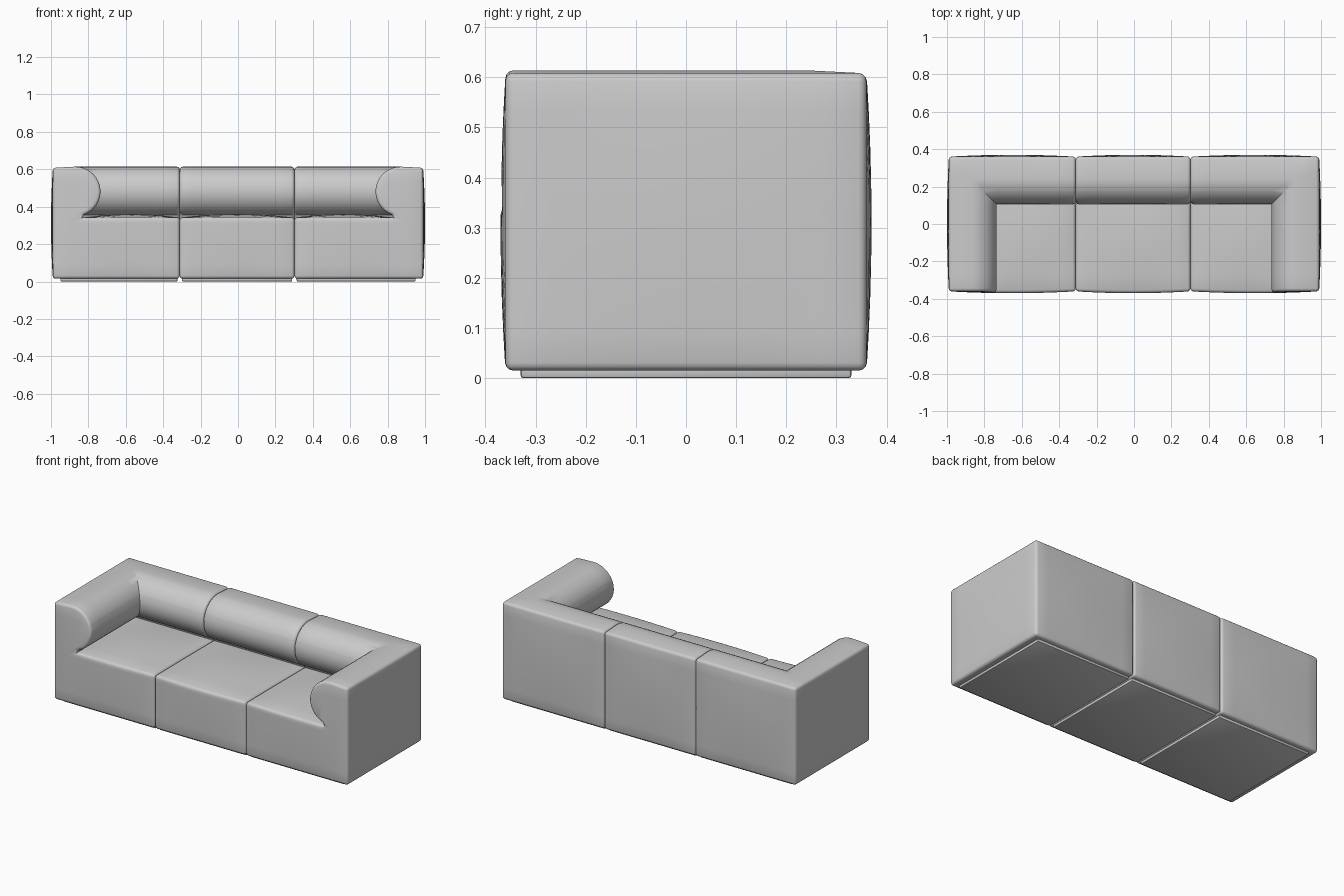
import bpy, bmesh, math
from mathutils import Vector

if "Cube" in bpy.data.objects:
    bpy.data.objects.remove(bpy.data.objects["Cube"])

fabric = bpy.data.materials.new("light grey fabric")
fabric.use_nodes = True
GREY = (0.6, 0.6, 0.6, 1)
fabric.diffuse_color = GREY
fabric.node_tree.nodes["Principled BSDF"].inputs["Base Color"].default_value = GREY

OUT_X, BACK, FRONT = 0.99, 0.36, -0.36
BOTTOM, TOP, SEAT = 0.015, 0.608, 0.342
SEAM_R, SEAM_L = -0.312, 0.302

# Roll cross-section: (distance inward from the outer wall, height)
profile = [(0, BOTTOM), (0, TOP)]
for i in range(18):
    a = math.radians(90 - 160 * i / 17)
    profile.append((0.12 + 0.135 * math.cos(a), 0.481 + 0.133 * math.sin(a)))
profile.append((0.16, SEAT))


def finish(bm, name):
    bmesh.ops.recalc_face_normals(bm, faces=bm.faces)
    mesh = bpy.data.meshes.new(name)
    bm.to_mesh(mesh)
    bm.free()
    mesh.materials.append(fabric)
    obj = bpy.data.objects.new(name, mesh)
    bpy.context.collection.objects.link(obj)
    bpy.ops.object.select_all(action='DESELECT')
    obj.select_set(True)
    bpy.context.view_layer.objects.active = obj
    bpy.ops.object.shade_smooth_by_angle(angle=math.radians(40))
    return obj


def soften(bm, width, segments=3):
    """Round every sharp convex edge."""
    bmesh.ops.recalc_face_normals(bm, faces=bm.faces)
    edges = [e for e in bm.edges if e.calc_face_angle_signed(0) > 0.55]
    bmesh.ops.bevel(bm, geom=edges, offset=width, offset_type='OFFSET',
                    segments=segments, profile=0.5, affect='EDGES')


def slice_grid(bm, lo, hi, counts):
    """Cut evenly spaced loops so that the flat panels can be puffed out."""
    for axis, n in enumerate(counts):
        normal = Vector((0, 0, 0))
        normal[axis] = 1
        for k in range(1, n):
            co = normal * (lo[axis] + (hi[axis] - lo[axis]) * k / n)
            geom = list(bm.verts) + list(bm.edges) + list(bm.faces)
            bmesh.ops.bisect_plane(bm, geom=geom, dist=1e-5, plane_co=co, plane_no=normal)


def dome(t):
    return max(0, 1 - t * t)


def puff(bm, lo, hi, seat_lo, seat_hi, side):
    """Pillow the front, back, outer side and seat."""
    mid, half = (lo + hi) / 2, (hi - lo) / 2
    seat_mid, seat_half = (seat_lo + seat_hi) / 2, (seat_hi - seat_lo) / 2
    for vert in bm.verts:
        c = vert.co.copy()
        u, v, w = ((c[i] - mid[i]) / half[i] for i in range(3))
        vert.co.y += 0.01 * v ** 3 * dome(u) * dome(w)
        if u * side > 0:
            vert.co.x += 0.01 * u ** 3 * dome(v) * dome(w)
        if abs(c.z - SEAT) < 0.02:
            p, q = ((c[i] - seat_mid[i]) / seat_half[i] for i in range(2))
            vert.co.z += 0.018 * dome(p) * dome(q)


def module(name, stations, seat_xs, lo_x, hi_x, side):
    bm = bmesh.new()
    rings = [[bm.verts.new((*place(d), z)) for d, z in profile] for place in stations]
    # Seat front corners, shared by both ends on a corner module
    tops = [bm.verts.new((x, FRONT, SEAT)) for x in seat_xs]
    feet = [bm.verts.new((x, FRONT, BOTTOM)) for x in seat_xs]
    for a, b in zip(rings, rings[1:]):
        for i in range(len(profile) - 1):
            bm.faces.new((a[i], a[i + 1], b[i + 1], b[i]))
    for ring, k in ((rings[0], 0), (rings[-1], -1)):
        bm.faces.new(ring + [tops[k], feet[k]])
    bm.faces.new([r[-1] for r in rings] + tops[::-1])
    bm.faces.new([r[0] for r in rings] + feet[::-1])
    if len(tops) > 1:
        bm.faces.new((tops[0], tops[1], feet[1], feet[0]))
    soften(bm, 0.016)
    lo, hi = Vector((lo_x, FRONT, BOTTOM)), Vector((hi_x, BACK, TOP))
    slice_grid(bm, lo, hi, (8, 8, 8))
    seat_lo = Vector((lo_x + (0.16 if side < 0 else 0), FRONT, 0))
    seat_hi = Vector((hi_x - (0.16 if side > 0 else 0), BACK - 0.16, 0))
    puff(bm, lo, hi, seat_lo, seat_hi, side)
    finish(bm, name)

    # Slightly inset base under the module
    bm = bmesh.new()
    bmesh.ops.create_cube(bm, size=1)
    x0 = lo_x + (0.04 if side < 0 else 0.012)
    x1 = hi_x - (0.04 if side > 0 else 0.012)
    for v in bm.verts:
        v.co = ((x0 + x1) / 2 + v.co.x * (x1 - x0), v.co.y * 0.66, 0.015 + v.co.z * 0.03)
    soften(bm, 0.006, 2)
    finish(bm, name + "_base")


def along_back(x):
    return lambda d: (x, BACK - d)


# Middle module
module("middle_seat", [along_back(SEAM_R), along_back(SEAM_L)],
       [SEAM_R, SEAM_L], SEAM_R, SEAM_L, 0)

# Corner modules: the roll runs along the back, turns a mitre and forms the arm
for side, seam, name in ((-1, SEAM_R, "right_corner_seat"), (1, SEAM_L, "left_corner_seat")):
    corner = lambda d, s=side: (s * (OUT_X - d), BACK - d)
    arm_end = lambda d, s=side: (s * (OUT_X - d), FRONT)
    module(name, [along_back(seam), corner, arm_end], [seam],
           min(seam, side * OUT_X), max(seam, side * OUT_X), side)
